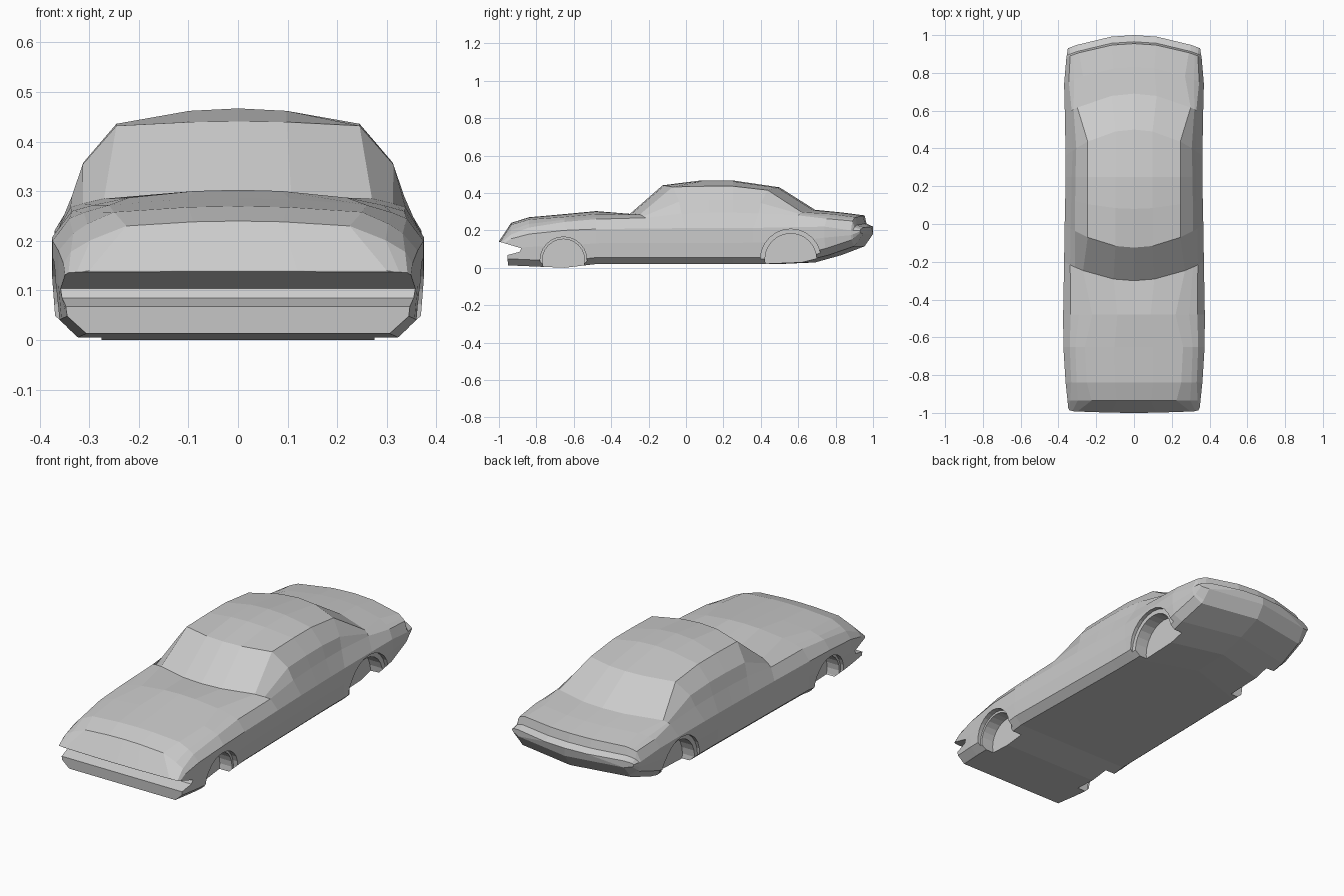
import bpy, bmesh, math
from mathutils import Matrix

if "Cube" in bpy.data.objects:
    bpy.data.objects.remove(bpy.data.objects["Cube"])

# Stations along the body, nose to tail:
# y, plan bow, half width, crease z, belt x, belt z, roof/hood edge x, edge z, centre z
STATIONS = [
    (-1.0, .01, .347, .12, .342, .132, .30, .14, .141),
    (-.935, 0, .352, .155, .337, .178, .225, .23, .24),
    (-.84, 0, .362, .18, .332, .215, .25, .258, .27),
    (-.65, 0, .374, .20, .34, .245, .26, .272, .287),
    (-.48, 0, .375, .207, .335, .26, .22, .287, .303),
    (-.30, .09, .37, .21, .338, .267, .27, .285, .288),
    (-.125, .11, .367, .212, .335, .29, .245, .432, .441),
    (.08, .05, .364, .212, .332, .295, .245, .436, .467),
    (.25, 0, .362, .212, .33, .295, .245, .436, .467),
    (.50, -.13, .362, .213, .325, .29, .245, .415, .43),
    (.69, -.10, .366, .217, .33, .28, .30, .298, .31),
    (.83, -.08, .37, .22, .345, .262, .27, .287, .296),
    (.955, -.07, .358, .20, .338, .25, .29, .27, .28),
    (.965, -.07, .356, .20, .338, .215, .30, .228, .237),
    (1.0, -.07, .35, .20, .342, .206, .30, .215, .22),
]
FLOOR = [(-1, .015), (-.65, 0), (-.48, .02), (.62, .02), (.72, .032),
         (.87, .08), (.955, .115), (1, .18)]


def floor_z(y):
    for (a, za), (b, zb) in zip(FLOOR, FLOOR[1:]):
        if y <= b:
            return za + (zb - za) * (y - a) / (b - a)
    return FLOOR[-1][1]


def section(y, bow, w, zc, xs, zs, xt, zt, zm):
    zb = floor_z(y)
    low = zb + min(.035, (zc - zb) * .4)
    half = [(0, zb), (w - .045, zb), (w - .006, low), (w, (low + zc) / 2),
            (w, zc), (xs, zs), (xs * .6 + xt * .4 + (zt - zs) * .1, zs + (zt - zs) * .45),
            (xt, zt), (xt * .4, zt + (zm - zt) * .84), (0, zm)]
    loop = half + [(-x, z) for x, z in half[-2:0:-1]]
    return [(x, y + bow * (x / .35) ** 2, z) for x, z in loop]


def finish(bm, name):
    bmesh.ops.recalc_face_normals(bm, faces=bm.faces)
    mesh = bpy.data.meshes.new(name)
    bm.to_mesh(mesh)
    bm.free()
    ob = bpy.data.objects.new(name, mesh)
    bpy.context.collection.objects.link(ob)
    return ob


# Lofted body with cabin
bm = bmesh.new()
rings = [[bm.verts.new(p) for p in section(*s)] for s in STATIONS]
n = len(rings[0])
for a, b in zip(rings, rings[1:]):
    for i in range(n):
        j = (i + 1) % n
        bm.faces.new((a[i], a[j], b[j], b[i]))
for r in (rings[0], rings[-1]):
    for side in (1, -1):
        for i in range(4):
            ids = (i, i + 1, 8 - i, 9 - i)
            bm.faces.new([r[(side * k) % n] for k in ids])
body = finish(bm, "car_body")


def cut(tool):
    tool.hide_render = True
    mod = body.modifiers.new("cut", 'BOOLEAN')
    mod.operation = 'DIFFERENCE'
    mod.solver = 'EXACT'
    mod.object = tool
    bpy.context.view_layer.objects.active = body
    bpy.ops.object.modifier_apply(modifier=mod.name)
    bpy.data.objects.remove(tool)


# Grille recess under the nose, with the chin set back below it
bm = bmesh.new()
outline = [(-1.2, .139), (-1.01, .139), (-.99, .137), (-.88, .104), (-.89, .085), (-.955, .068),
           (-.945, -.1), (-1.2, -.1)]
face = bm.faces.new([bm.verts.new((-.6, y, z)) for y, z in outline])
ext = bmesh.ops.extrude_face_region(bm, geom=[face])
bmesh.ops.translate(bm, vec=(1.2, 0, 0),
                    verts=[v for v in ext["geom"] if isinstance(v, bmesh.types.BMVert)])
cut(finish(bm, "grille_cutter"))


# Stepped wheel wells: shallow lip ring, then the deeper pocket
def well(side, y, z, radius, inner):
    bm = bmesh.new()
    m = Matrix.Translation((side * (inner + .25), y, z)) @ Matrix.Rotation(math.pi / 2, 4, 'Y')
    bmesh.ops.create_cone(bm, cap_ends=True, segments=24, radius1=radius,
                          radius2=radius, depth=.5, matrix=m)
    cut(finish(bm, "wheel_well_cutter"))


for side in (1, -1):
    well(side, -.655, .04, .125, .345)
    well(side, -.655, .04, .113, .275)
    well(side, .56, .045, .162, .345)
    well(side, .56, .045, .138, .275)
